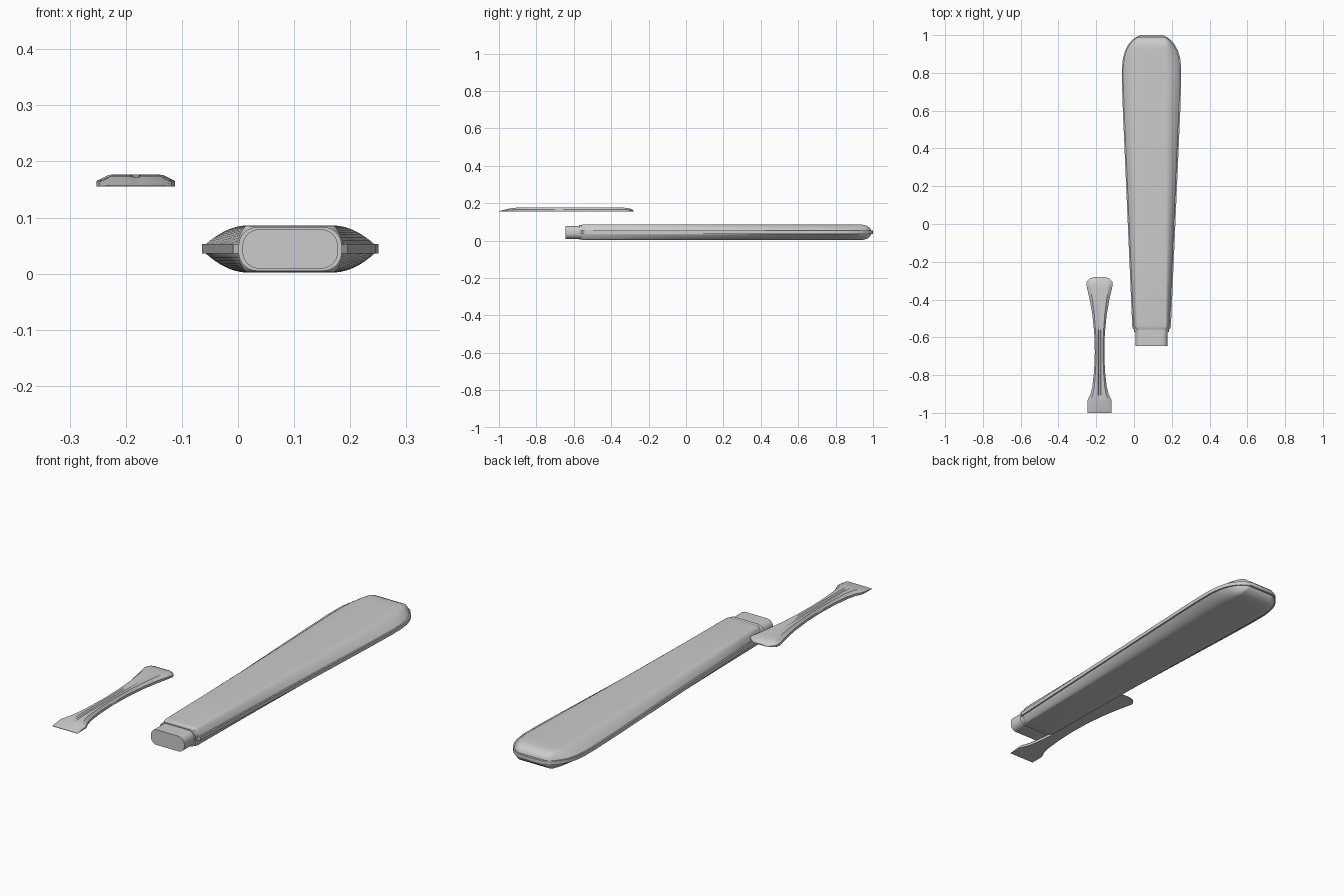
import bpy, bmesh, math

cube = bpy.data.objects.get("Cube")
if cube:
    bpy.data.objects.remove(cube, do_unlink=True)

grey = bpy.data.materials.new("satin grey")
grey.use_nodes = True
grey.diffuse_color = (0.6, 0.6, 0.6, 1)
grey.node_tree.nodes["Principled BSDF"].inputs["Base Color"].default_value = (0.6, 0.6, 0.6, 1)

CX, MID = 0.093, 0.044      # sheath axis and mid height
TX = -0.1825                # small tool axis


def loft(name, rings, angle=35):
    """Skin equal-length rings and close both ends."""
    bm = bmesh.new()
    rows = [[bm.verts.new(p) for p in r] for r in rings]
    n = len(rows[0])
    for a, b in zip(rows, rows[1:]):
        for i in range(n):
            j = (i + 1) % n
            bm.faces.new((a[i], a[j], b[j], b[i]))
    bm.faces.new(rows[0])
    bm.faces.new(rows[-1])
    bmesh.ops.recalc_face_normals(bm, faces=bm.faces)
    me = bpy.data.meshes.new(name)
    bm.to_mesh(me)
    bm.free()
    me.materials.append(grey)
    ob = bpy.data.objects.new(name, me)
    bpy.context.collection.objects.link(ob)
    bpy.ops.object.select_all(action="DESELECT")
    ob.select_set(True)
    bpy.context.view_layer.objects.active = ob
    bpy.ops.object.shade_smooth_by_angle(angle=math.radians(angle))
    return ob


def interp(table, y):
    for (a, p), (b, q) in zip(table, table[1:]):
        if y <= b:
            return p + (q - p) * max(0, y - a) / (b - a)
    return table[-1][1]


# Sheath: half widths along y, shared by the rim and the domed body
width = [(-0.565, 0.088), (-0.55, 0.102), (0.6, 0.152), (0.75, 0.157), (0.83, 0.157),
         (0.88, 0.151), (0.92, 0.139), (0.95, 0.123), (0.975, 0.102), (0.99, 0.08), (1.0, 0.058)]
height = [(-0.565, 0.035), (-0.555, 0.041), (-0.54, 0.042), (0.93, 0.042),
          (0.955, 0.039), (0.97, 0.033), (0.982, 0.024), (0.99, 0.012)]


def body_ring(y):
    w = interp(width, y) - 0.007
    h = interp(height, y)
    flat = min(0.075, w * 0.8)
    edge = min(0.0085, h * 0.5)
    top = []
    for i in range(11):
        t = i / 10
        top.append((w - (w - flat) * t, edge + (h - edge) * (1 - (1 - t) ** 2)))
    top += [(-x, z) for x, z in reversed(top)]
    return [(CX + x, y, MID + z) for x, z in top + [(-x, -z) for x, z in top]]


loft("sheath_body", [body_ring(y) for y in (
    -0.565, -0.555, -0.54, -0.2, 0.2, 0.6, 0.75, 0.83, 0.88, 0.92, 0.94, 0.955, 0.97, 0.982, 0.99)])

loft("sheath_rim", [[(CX + s * interp(width, y), y, MID + z) for s, z in
                     ((1, -0.0085), (1, 0.0085), (-1, 0.0085), (-1, -0.0085))]
                    for y, _ in width])


# Neck: rounded plug with a slim collar where it enters the sheath
def stadium(y, w, h, r):
    pts = []
    for k, (sx, sz) in enumerate(((1, 1), (-1, 1), (-1, -1), (1, -1))):
        for i in range(9):
            a = math.pi / 2 * (k + i / 8)
            pts.append((CX + sx * (w - r) + r * math.cos(a), y,
                        MID + sz * (h - r) + r * math.sin(a)))
    return pts


loft("neck_plug", [stadium(y, 0.085, 0.035, 0.03) for y in (-0.645, -0.55)])
loft("neck_collar", [stadium(y, 0.092, 0.039, 0.033) for y in (-0.572, -0.55)])

# Small tool: waisted bar with bevelled edges, a centre groove and a thin blade
# Rows: y, half width, top height, groove depth
tool = [(-1.0, 0.064, 0.002, 0), (-0.94, 0.064, 0.017, 0), (-0.93, 0.062, 0.019, 0.002),
        (-0.9, 0.048, 0.021, 0.005), (-0.86, 0.038, 0.022, 0.006), (-0.78, 0.029, 0.022, 0.006),
        (-0.68, 0.025, 0.022, 0.006), (-0.58, 0.028, 0.022, 0.005), (-0.48, 0.038, 0.022, 0.003),
        (-0.4, 0.052, 0.022, 0), (-0.34, 0.066, 0.021, 0), (-0.32, 0.07, 0.02, 0),
        (-0.303, 0.067, 0.017, 0), (-0.29, 0.054, 0.012, 0), (-0.283, 0.036, 0.007, 0),
        (-0.28, 0.018, 0.004, 0)]


def tool_ring(y, w, h, g):
    half = [(w, 0), (w, h * 0.5), (w * 0.72, h), (0.009, h), (0.004, h - g)]
    pts = half + [(-x, z) for x, z in reversed(half)]
    return [(TX + x, y, 0.155 + z) for x, z in pts]


loft("small_tool", [tool_ring(*row) for row in tool], 25)
